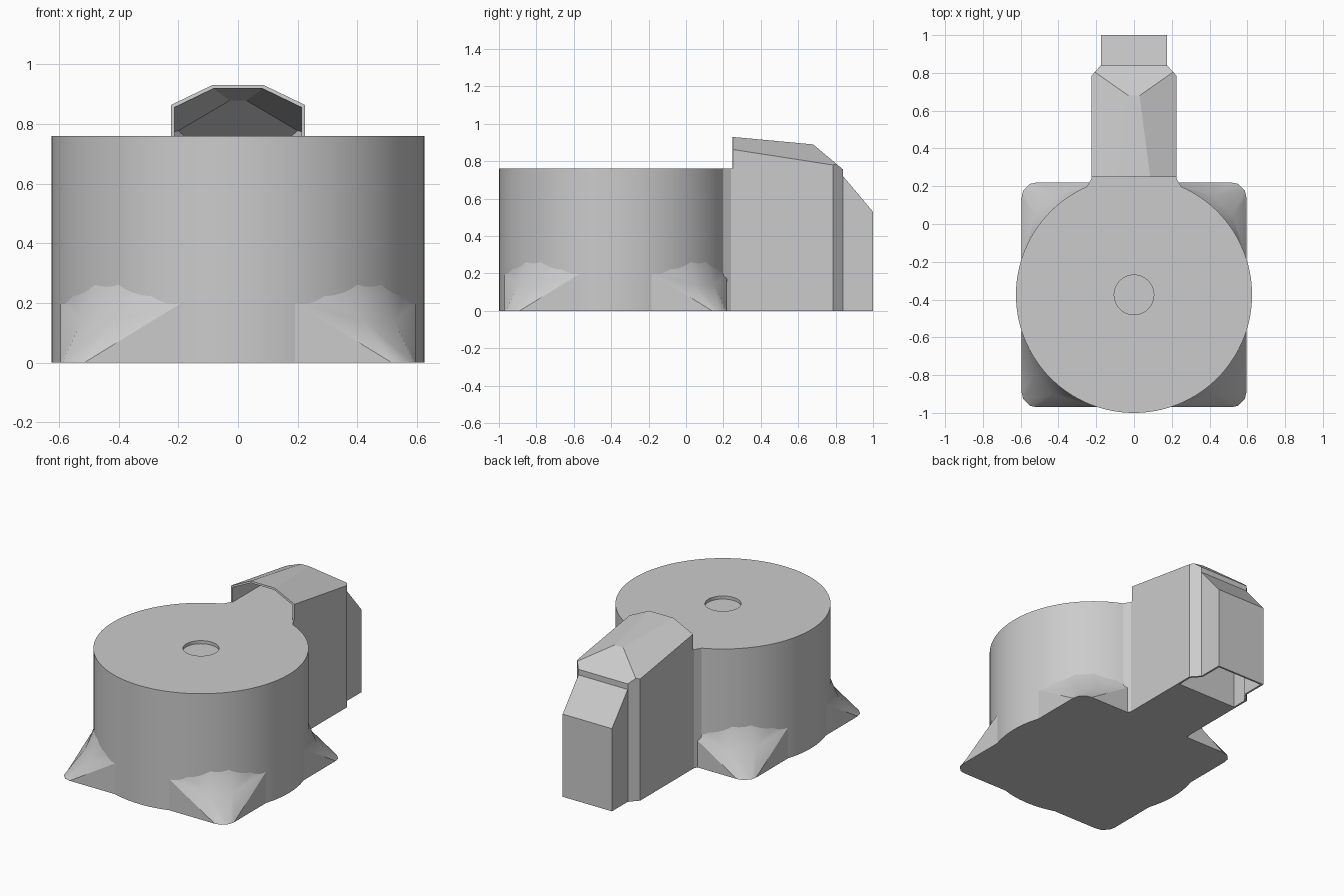
import bpy, bmesh
from math import sin, cos, pi, atan2, sqrt
from mathutils import Vector

cube = bpy.data.objects.get("Cube")
if cube:
    bpy.data.objects.remove(cube, do_unlink=True)

grey = bpy.data.materials.new("plain_grey")
grey.use_nodes = True
colour = (0.6, 0.6, 0.6, 1)
grey.diffuse_color = colour
grey.node_tree.nodes["Principled BSDF"].inputs["Base Color"].default_value = colour

CY, RADIUS, HEIGHT = -0.375, 0.625, 0.76
WALL = 0.012


def finish(name, bm, smooth=False):
    mesh = bpy.data.meshes.new(name)
    bm.to_mesh(mesh)
    bm.free()
    obj = bpy.data.objects.new(name, mesh)
    bpy.context.collection.objects.link(obj)
    mesh.materials.append(grey)
    if smooth:
        bpy.ops.object.select_all(action="DESELECT")
        obj.select_set(True)
        bpy.context.view_layer.objects.active = obj
        bpy.ops.object.shade_smooth_by_angle(angle=pi / 6)
    return obj


def prism(points, direction):
    """Closed solid from a flat outline moved along a direction."""
    bm = bmesh.new()
    face = bm.faces.new([bm.verts.new(p) for p in points])
    moved = bmesh.ops.extrude_face_region(bm, geom=[face], use_keep_orig=True)
    bmesh.ops.translate(bm, vec=direction,
                        verts=[g for g in moved["geom"] if isinstance(g, bmesh.types.BMVert)])
    bmesh.ops.recalc_face_normals(bm, faces=bm.faces)
    return bm


def open_faces(bm, directions):
    """Remove the faces that look straight along any of the directions."""
    bm.normal_update()
    doomed = [f for f in bm.faces if any(f.normal.dot(Vector(d)) > 0.99 for d in directions)]
    bmesh.ops.delete(bm, geom=doomed, context="FACES")


def thicken(obj):
    mod = obj.modifiers.new("wall", "SOLIDIFY")
    mod.thickness = WALL
    mod.offset = -1
    mod.use_even_offset = True


# Round body with its short neck, as one outline
neck = 0.225
start = atan2(sqrt(RADIUS ** 2 - 0.25 ** 2), 0.25)
sweep = 2 * pi - (pi - 2 * start)
steps = 110
outline = []
for i in range(steps + 1):
    a = start - sweep * i / steps
    outline.append((RADIUS * cos(a), CY + RADIUS * sin(a), 0))
outline += [(-neck, 0.24, 0), (-neck, 0.252, 0), (neck, 0.252, 0), (neck, 0.24, 0)]
body = finish("body", prism(outline, (0, 0, HEIGHT)))

# Shallow round recess in the top
ring = [(0.105 * cos(i * pi / 24), CY + 0.105 * sin(i * pi / 24), HEIGHT - 0.02) for i in range(48)]
cutter = finish("recess_cutter", prism(ring, (0, 0, 0.1)))
cut = body.modifiers.new("recess", "BOOLEAN")
cut.operation = "DIFFERENCE"
cut.object = cutter
cut.solver = "EXACT"
bpy.ops.object.select_all(action="DESELECT")
body.select_set(True)
bpy.context.view_layer.objects.active = body
bpy.ops.object.modifier_apply(modifier=cut.name)
bpy.data.objects.remove(cutter, do_unlink=True)
bpy.ops.object.shade_smooth_by_angle(angle=pi / 6)

# Solid core running from the neck into the housing
w = neck - WALL
finish("neck_core", prism([(-w, 0.1, 0), (w, 0.1, 0), (w, 0.68, 0), (-w, 0.68, 0)],
                          (0, 0, HEIGHT)))

# Hollow housing: a prism trimmed by the roof planes
right_side = [(neck, 0.25, 0), (neck, 0.785, 0), (0.175, 0.84, 0)]
left_side = [(-x, y, z) for x, y, z in reversed(right_side)]
bm = prism(right_side + left_side, (0, 0, 1.2))
roof = [((0, 0.25, 0.93), (0, 0.04, 0.43)),
        ((0, 0.68, 0.89), (0, 0.13, 0.155)),
        ((neck, 0.25, 0.863), (0.48, 0.155, 1)),
        ((-neck, 0.25, 0.863), (-0.48, 0.155, 1))]
for point, normal in roof:
    bmesh.ops.bisect_plane(bm, geom=bm.verts[:] + bm.edges[:] + bm.faces[:], plane_co=point,
                           plane_no=Vector(normal).normalized(), clear_outer=True)
    bmesh.ops.holes_fill(bm, edges=[e for e in bm.edges if e.is_boundary])
bmesh.ops.recalc_face_normals(bm, faces=bm.faces)
open_faces(bm, [(0, -1, 0), (0, 1, 0), (0, 0, -1)])
thicken(finish("housing", bm))

# Hollow tail with a sloping top
tail = 0.175
profile = [(0.84, 0), (0.84, 0.72), (1, 0.53), (1, 0)]
bm = prism([(-tail, y, z) for y, z in profile], (2 * tail, 0, 0))
open_faces(bm, [(0, -1, 0), (0, 0, -1)])
thicken(finish("tail", bm))

# Narrow lip closing the step between the housing and the tail
profile = [(0.828, 0.7), (0.84, 0.7), (0.84, 0.756), (0.828, 0.764)]
finish("rear_lip", prism([(-tail, y, z) for y, z in profile], (2 * tail, 0, 0)))

# Four corner feet; half the points are given, the rest mirror over the diagonal
half = {"wall_top": (0.595, 0.19, 0.2), "wall_base": (0.595, 0.19, 0),
        "toe": (0.595, 0.515, 0), "toe_round": (0.587, 0.552, 0),
        "knee": (0.525, 0.42, 0.14), "rib": (0.555, 0.285, 0.225),
        "crest": (0.478, 0.4, 0.265)}
sides = [("wall_base", "toe", "wall_top"), ("wall_top", "toe", "knee"),
         ("wall_top", "knee", "rib"), ("rib", "knee", "crest"),
         ("toe", "toe_round", "knee")]
across = [("toe_round", "knee"), ("knee", "crest")]
names = {(1, 1): "back_left", (-1, 1): "back_right", (1, -1): "front_left", (-1, -1): "front_right"}
for (sx, sy), corner in names.items():
    bm = bmesh.new()
    a = {k: bm.verts.new((sx * u, CY + sy * v, z)) for k, (u, v, z) in half.items()}
    b = {k: bm.verts.new((sx * v, CY + sy * u, z)) for k, (u, v, z) in half.items()}
    for keys in sides:
        bm.faces.new([a[k] for k in keys])
        bm.faces.new([b[k] for k in reversed(keys)])
    for low, high in across:
        bm.faces.new([a[low], b[low], b[high], a[high]])
    base = ("wall_base", "toe", "toe_round")
    bm.faces.new([b[k] for k in base] + [a[k] for k in reversed(base)])
    # Close the hidden side inside the body
    inner = ("wall_base", "wall_top", "rib", "crest")
    bm.faces.new([a[k] for k in inner] + [b[k] for k in reversed(inner)])
    bmesh.ops.recalc_face_normals(bm, faces=bm.faces)
    finish(corner + "_foot", bm, smooth=True)
